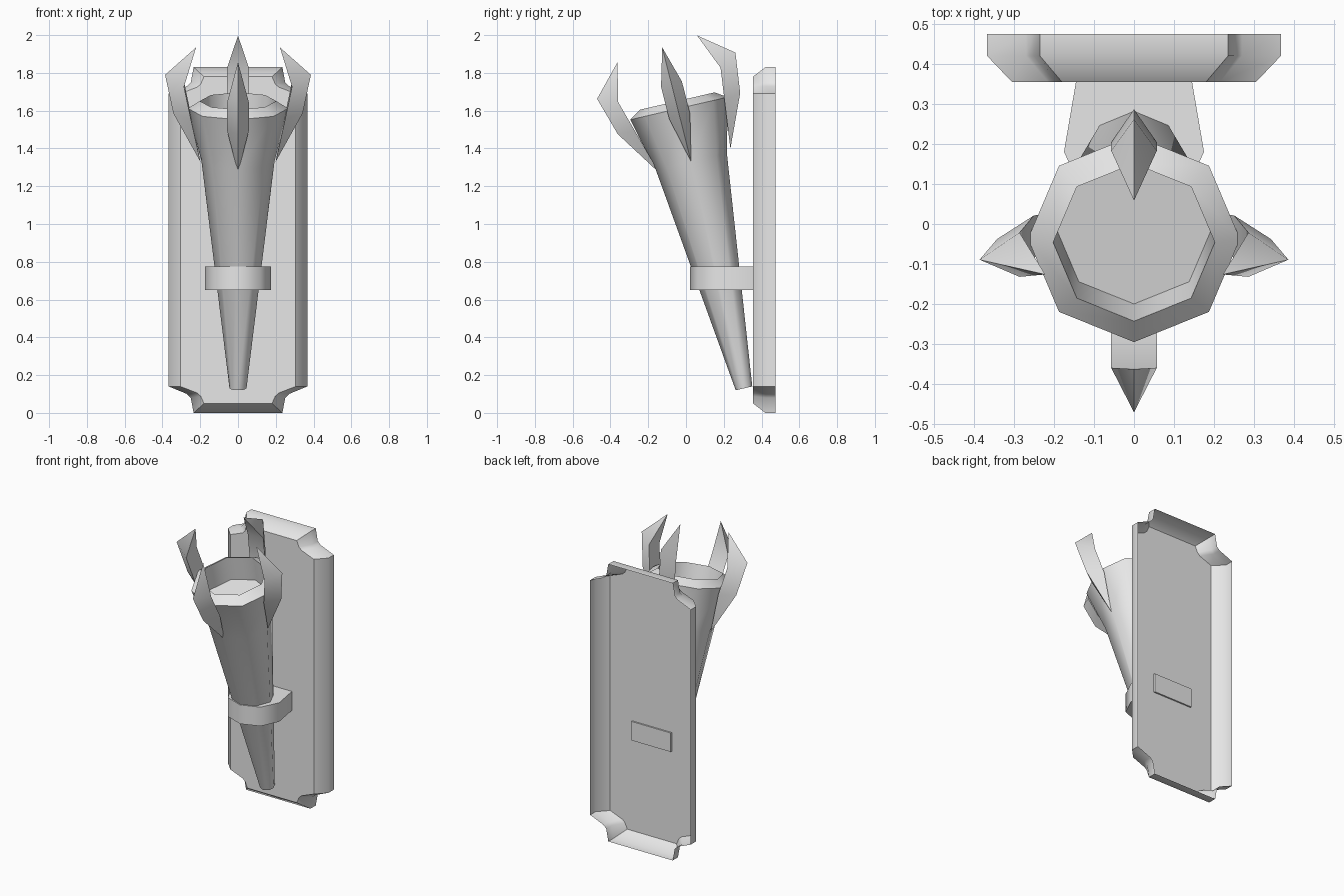
import bpy, bmesh, math
from mathutils import Vector, Matrix

cube = bpy.data.objects.get("Cube")
if cube:
    bpy.data.objects.remove(cube, do_unlink=True)

GREY = (0.8, 0.8, 0.8, 1)
mat = bpy.data.materials.new("pale grey")
mat.use_nodes = True
mat.diffuse_color = GREY
mat.node_tree.nodes["Principled BSDF"].inputs["Base Color"].default_value = GREY


def finish(name, bm, matrix):
    """Turn a bmesh into a placed object with soft shading and crisp edges."""
    bmesh.ops.recalc_face_normals(bm, faces=bm.faces)
    mesh = bpy.data.meshes.new(name)
    bm.to_mesh(mesh)
    bm.free()
    mesh.materials.append(mat)
    obj = bpy.data.objects.new(name, mesh)
    bpy.context.collection.objects.link(obj)
    obj.matrix_world = matrix
    bpy.ops.object.select_all(action='DESELECT')
    obj.select_set(True)
    bpy.context.view_layer.objects.active = obj
    bpy.ops.object.shade_smooth_by_angle(angle=math.radians(45.5))


def loft(name, rings, matrix=Matrix(), cap_start=True):
    """Skin a list of equal-length closed rings, capping the last one."""
    bm = bmesh.new()
    loops = [[bm.verts.new(p) for p in ring] for ring in rings]
    for a, b in zip(loops, loops[1:]):
        for i in range(len(a)):
            j = (i + 1) % len(a)
            bm.faces.new((a[i], a[j], b[j], b[i]))
    bm.faces.new(loops[-1])
    if cap_start:
        bm.faces.new(loops[0][::-1])
    finish(name, bm, matrix)


# Wall plate: a shell open at the back, with notched corners and a bevelled front
MID = 0.915


def plate_ring(corner, y):
    ring = []
    for sx, sz in [(1, 1), (-1, 1), (-1, -1), (1, -1)]:
        pts = corner if sx * sz > 0 else corner[::-1]
        ring += [(sx * x, y, MID + sz * (MID - z)) for x, z in pts]
    return ring


outer = [(0.367, 0.14), (0.27, 0.1), (0.25, 0.08), (0.235, 0)]
inner = [(0.305, 0.14), (0.215, 0.105), (0.197, 0.088), (0.18, 0.05)]
loft("wall_plate", [plate_ring(outer, 0.475), plate_ring(outer, 0.42),
                    plate_ring(inner, 0.355)], cap_start=False)

# Bracket holding the torch, its end just showing behind the plate face
half = [(0.12, 0.065), (0.175, 0.18), (0.145, 0.355), (0.143, 0.365)]
outline = [(0, 0.02)] + half + [(-x, y) for x, y in reversed(half)]
loft("bracket", [[(x, y, z) for x, y in outline] for z in (0.65, 0.775)])


# Tapered eight-sided body, flaring near the top, with a bevelled rim and a cup
def octagon(r, h):
    return [(r * math.sin(i * math.pi / 4), -r * math.cos(i * math.pi / 4), h)
            for i in range(8)]


base, top = Vector((0, 0.307, 0.13)), Vector((0, -0.037, 1.612))
axis = top - base
length = axis.length
tilt = Matrix.Translation(base) @ Matrix.Rotation(math.atan2(-axis.y, axis.z), 4, 'X')
profile = [(0.045, 0), (0.193, length - 0.29), (0.265, length),
           (0.202, length + 0.04), (0.195, length - 0.12)]
loft("torch_body", [octagon(r, h) for r, h in profile], tilt)

# Four claws around the rim, each with a flat inside and an outer ridge
W = 0.057
FOOT, TIP = (0, -0.199, -0.264), (0, -0.222, 0.361)
LOW = [(-W, -0.25, -0.015), (0, -0.342, 0), (W, -0.25, -0.015)]
HIGH = [(-W, -0.286, 0.16), (0, -0.386, 0.211), (W, -0.286, 0.16)]


def claw(name, turn, lean):
    bm = bmesh.new()
    foot, tip = bm.verts.new(FOOT), bm.verts.new(TIP)
    low, high = ([bm.verts.new(p) for p in ring] for ring in (LOW, HIGH))
    for i in range(3):
        j = (i + 1) % 3
        bm.faces.new((foot, low[j], low[i]))
        bm.faces.new((low[i], low[j], high[j], high[i]))
        bm.faces.new((high[i], high[j], tip))
    finish(name, bm, Matrix.Translation((0, -0.0375, 1.585))
           @ Matrix.Rotation(math.radians(lean), 4, 'X')
           @ Matrix.Rotation(turn, 4, 'Z'))


for i, side in enumerate(("front", "left", "back", "right")):
    claw(side + "_claw", i * math.pi / 2, 14.2 if i % 2 else 18.5)
